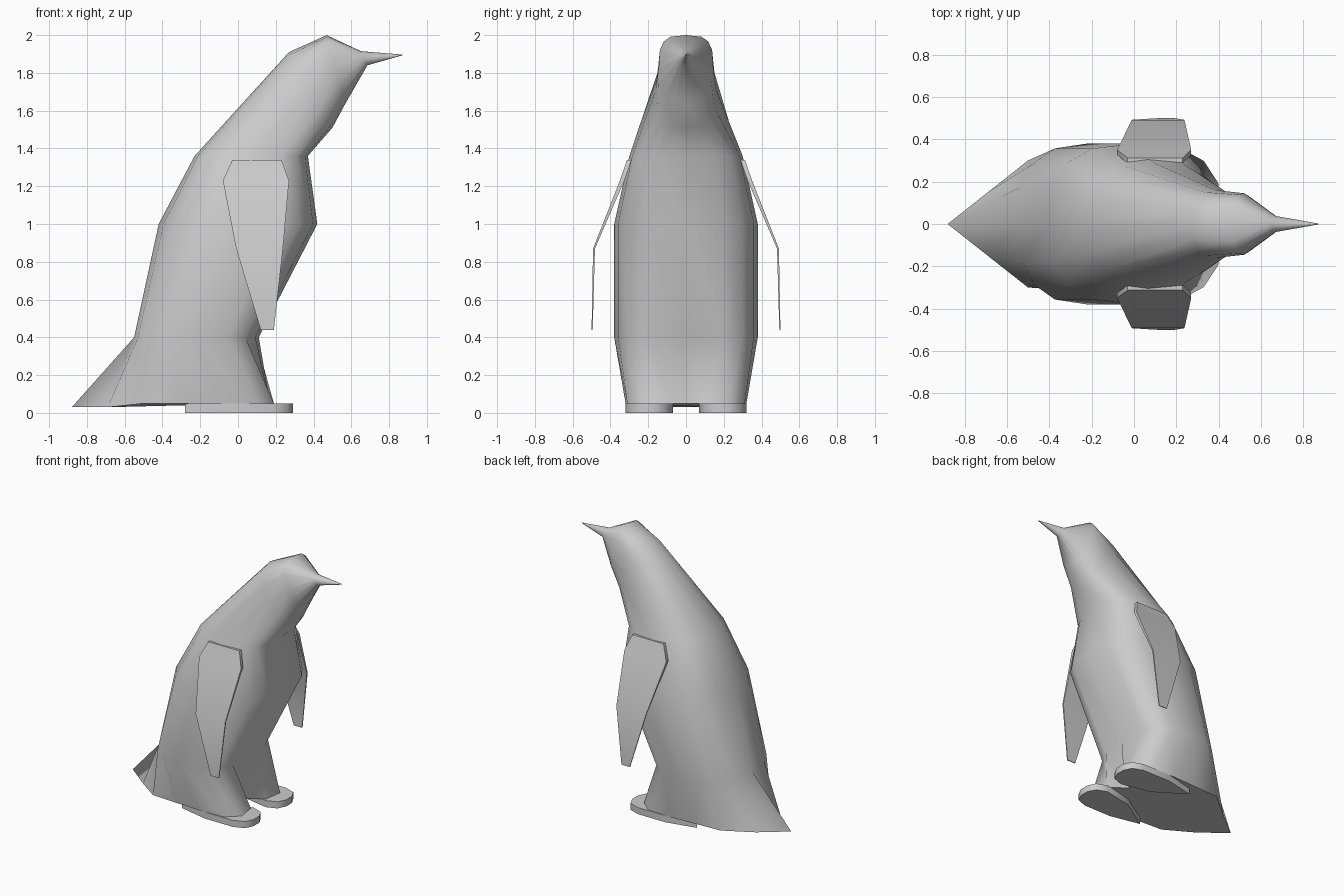
import bpy
import math

cube = bpy.data.objects.get("Cube")
if cube:
    bpy.data.objects.remove(cube)

grey = bpy.data.materials.new("plain grey")
grey.use_nodes = True
colour = (0.6, 0.6, 0.6, 1)
grey.diffuse_color = colour
grey.node_tree.nodes["Principled BSDF"].inputs["Base Color"].default_value = colour


def add_part(name, verts, faces, angle):
    """Make one mesh object with consistent normals and smooth shading."""
    mesh = bpy.data.meshes.new(name)
    mesh.from_pydata(verts, [], faces)
    mesh.materials.append(grey)
    obj = bpy.data.objects.new(name, mesh)
    bpy.context.collection.objects.link(obj)
    bpy.ops.object.select_all(action="DESELECT")
    obj.select_set(True)
    bpy.context.view_layer.objects.active = obj
    bpy.ops.object.mode_set(mode="EDIT")
    bpy.ops.mesh.select_all(action="SELECT")
    bpy.ops.mesh.normals_make_consistent(inside=False)
    bpy.ops.object.mode_set(mode="OBJECT")
    bpy.ops.object.shade_smooth_by_angle(angle=math.radians(angle))
    return obj


def loft(rings):
    """Join closed rings of equal length and cap both ends."""
    n = len(rings[0])
    verts = [p for ring in rings for p in ring]
    faces = []
    for r in range(len(rings) - 1):
        for k in range(n):
            a, b = r * n + k, r * n + (k + 1) % n
            faces.append((a, b, b + n, a + n))
    faces.append(tuple(range(n)))
    faces.append(tuple(range(len(verts) - n, len(verts))))
    return verts, faces


def close_ring(half):
    """Mirror a half ring that runs from the back to the front centre line."""
    return half + [(x, -y, z) for x, y, z in half[-2:0:-1]]


def body_ring(back, front, width, back_power, front_power, steps=8):
    """Rounded cross-section spanning a back and a front point."""
    half = []
    for k in range(steps + 1):
        t = math.pi * k / steps
        c, s = math.cos(t), max(math.sin(t), 0)
        if k == steps:
            s = 0
        power = back_power if c > 0 else front_power
        f = 0.5 - 0.5 * math.copysign(abs(c) ** power, c)
        half.append((back[0] + f * (front[0] - back[0]), width * s ** power,
                     back[1] + f * (front[1] - back[1])))
    return close_ring(half)


# Body: pointed tail and two leg bulges at the base, then torso, head and beak
base = [(-.88, 0), (-.69, .15), (-.5, .3), (-.3, .31), (-.1, .32),
        (.1, .31), (.19, .23), (.17, .09), (.04, 0)]
rings = [close_ring([(x, y, .03 if x < -.6 else .05) for x, y in base])]
for section in [
    ((-.55, .4), (.11, .4), .38, .8, .7),
    ((-.42, 1), (.42, 1), .38, .8, .7),
    ((-.23, 1.36), (.37, 1.36), .3, .8, .65),
    ((.27, 1.91), (.5, 1.51), .16, .8, .8),
    ((.47, 2), (.57, 1.64), .145, .6, 1),
    ((.65, 1.915), (.685, 1.84), .038, 1, 1),
    ((.87, 1.897), (.87, 1.893), .002, 1, 1),
]:
    rings.append(body_ring(*section))
add_part("body", *loft(rings), 70)

# Flipper rows: height, rear edge, front edge, distance from the middle, half thickness
flipper = [(1.34, -.03, .23, .3, .012), (1.23, -.08, .27, .338, .012),
           (.87, -.01, .238, .487, .005), (.44, .12, .19, .497, .003)]

# Foot outline, from the heel round the outer side to the toes and back
foot = [(-.28, .27), (-.05, .32), (.18, .32), (.26, .29), (.29, .23),
        (.29, .16), (.26, .1), (.18, .07), (-.05, .12)]

for name, side in (("left", -1), ("right", 1)):
    # The body faces along x, so its sides are at plus and minus y
    rows = []
    for z, rear, front, y, h in flipper:
        rows.append([(x, side * (y + d), z)
                     for x, d in ((rear, -h), (rear, h), (front, h), (front, -h))])
    add_part(name + "_flipper", *loft(rows), 50)
    soles = [[(x, side * y, z) for x, y in foot] for z in (0, .05)]
    add_part(name + "_foot", *loft(soles), 60)
